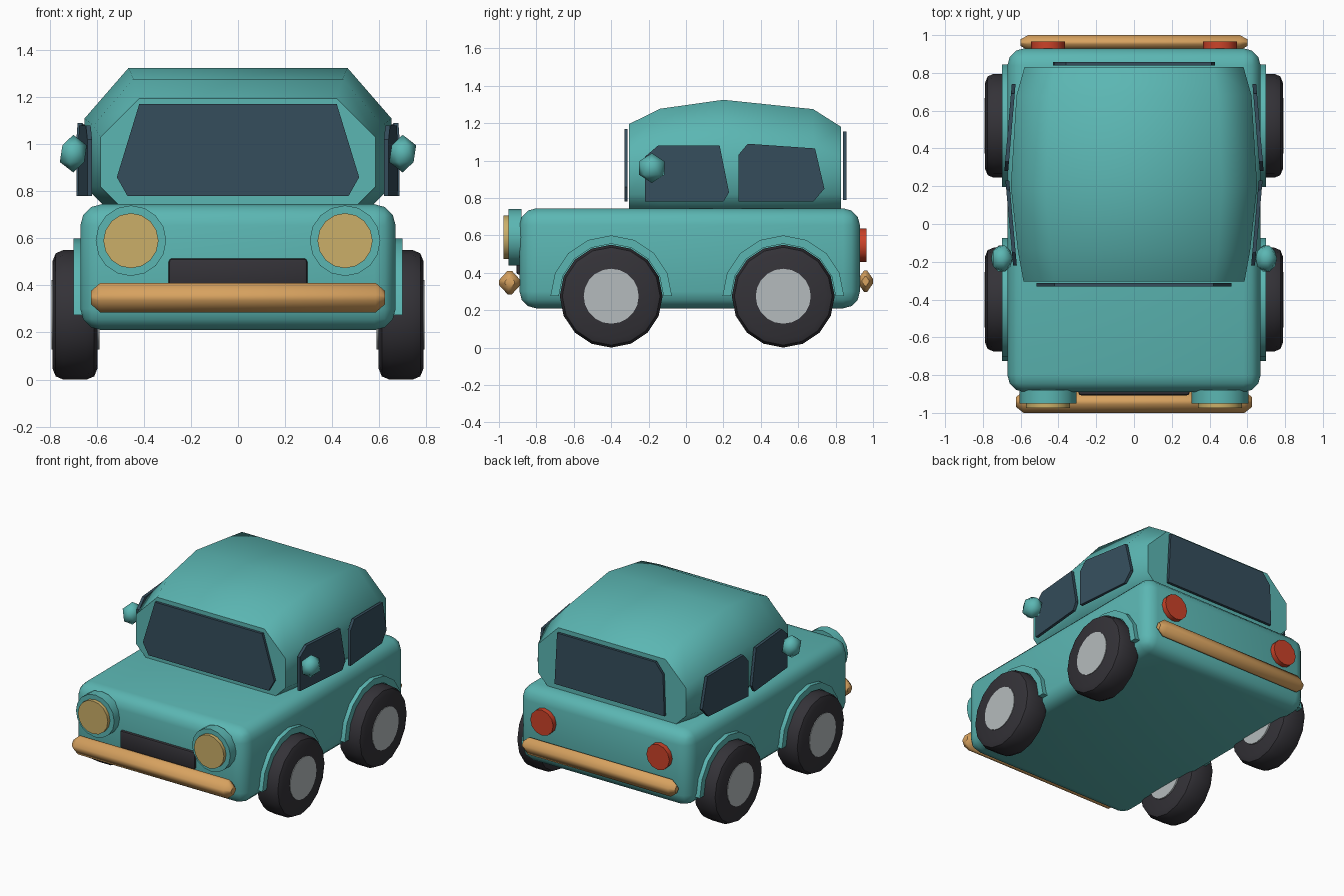
import bpy, bmesh, math
from mathutils import Matrix, Vector

if "Cube" in bpy.data.objects:
    bpy.data.objects.remove(bpy.data.objects["Cube"])


def material(name, rgb):
    m = bpy.data.materials.new(name)
    m.diffuse_color = (*rgb, 1)
    m.use_nodes = True
    m.node_tree.nodes["Principled BSDF"].inputs["Base Color"].default_value = m.diffuse_color
    return m


TEAL = material("teal paint", (0.105, 0.47, 0.45))
GLASS = material("dark glass", (0.036, 0.076, 0.108))
RUBBER = material("black rubber", (0.034, 0.032, 0.039))
STEEL = material("hub grey", (0.46, 0.50, 0.51))
BRASS = material("bumper brass", (0.68, 0.36, 0.115))
LENS = material("lamp yellow", (0.60, 0.43, 0.14))
RED = material("lamp red", (0.60, 0.055, 0.022))


def finish(name, bm, mat, bevel=0, segments=1, angle=40):
    """Turn a bmesh into an object, with beveled and smoothed edges."""
    bmesh.ops.recalc_face_normals(bm, faces=bm.faces)
    if bevel:
        edges = [e for e in bm.edges if e.calc_face_angle(0) > 0.8]
        bmesh.ops.bevel(bm, geom=edges, offset=bevel, segments=segments,
                        profile=0.5, affect='EDGES', clamp_overlap=True)
    mesh = bpy.data.meshes.new(name)
    bm.to_mesh(mesh)
    bm.free()
    ob = bpy.data.objects.new(name, mesh)
    bpy.context.collection.objects.link(ob)
    mesh.materials.append(mat)
    bpy.ops.object.select_all(action='DESELECT')
    ob.select_set(True)
    bpy.context.view_layer.objects.active = ob
    bpy.ops.object.shade_smooth_by_angle(angle=math.radians(angle))
    return ob


def box(name, lo, hi, mat, bevel=0, segments=1, angle=40):
    lo, hi = Vector(lo), Vector(hi)
    bm = bmesh.new()
    bmesh.ops.create_cube(bm, size=1, matrix=Matrix.Translation((lo + hi) / 2)
                          @ Matrix.Diagonal((*(hi - lo), 1)))
    return finish(name, bm, mat, bevel, segments, angle)


def disc(name, center, radius, depth, axis, mat, sides=16, bevel=0, angle=40):
    turn = Matrix.Rotation(math.pi / 2, 4, 'Y' if axis == 'X' else 'X')
    bm = bmesh.new()
    bmesh.ops.create_cone(bm, cap_ends=True, segments=sides, radius1=radius,
                          radius2=radius, depth=depth,
                          matrix=Matrix.Translation(center) @ turn)
    return finish(name, bm, mat, bevel, 2, angle)


def loft(name, rings, mat, closed=False, angle=40):
    """Skin a row of equal point rings, capped unless closed."""
    bm = bmesh.new()
    rows = [[bm.verts.new(p) for p in r] for r in rings]
    n = len(rows[0])
    for a, b in zip(rows, rows[1:]):
        for i in range(n):
            bm.faces.new((a[i], a[(i + 1) % n], b[(i + 1) % n], b[i]))
    bm.faces.new(rows[0])
    bm.faces.new(rows[-1])
    return finish(name, bm, mat, 0, 1, angle)


# Body shell
box("body", (-0.67, -0.89, 0.21), (0.67, 0.93, 0.745), TEAL, 0.09, 3)

# Cabin: y, side half width, shoulder height, roof half width, roof height
cabin = [(-0.305, 0.585, 1.03, 0.42, 1.195), (-0.14, 0.615, 1.08, 0.445, 1.277),
         (0.2, 0.652, 1.11, 0.465, 1.325), (0.68, 0.622, 1.08, 0.445, 1.275),
         (0.83, 0.58, 1.02, 0.42, 1.18)]
rings = []
for y, w, zs, wr, zr in cabin:
    half = [(w - 0.1, 0.72), (w, 0.82), (w, zs), (wr, zr)]
    rings.append([(x, y, z) for x, z in half] + [(-x, y, z) for x, z in reversed(half)])
loft("cabin", rings, TEAL, angle=50)

# Windscreen and rear window plates
screen = [(0.47, 0.78), (0.515, 0.86), (0.42, 1.17)]
screen += [(-x, z) for x, z in reversed(screen)]
loft("windscreen", [[(x, y, z) for x, z in screen] for y in (-0.33, -0.312)], GLASS)
back = [(0.43, 0.79), (0.41, 1.155), (-0.36, 1.155), (-0.42, 1.08), (-0.43, 0.79)]
loft("rear_window", [[(x, y, z) for x, z in back] for y in (0.84, 0.858)], GLASS)

front_pane = [(-0.22, 0.78), (0.2, 0.78), (0.23, 0.83), (0.18, 1.08), (-0.15, 1.08), (-0.22, 1.02)]
rear_pane = [(0.28, 0.78), (0.68, 0.78), (0.74, 0.85), (0.69, 1.065), (0.33, 1.09), (0.28, 1.03)]

for s, side in ((1, "right"), (-1, "left")):
    # Side windows follow the bulge of the cabin
    for label, pane, x0, slope in (("front", front_pane, 0.64, 0.09),
                                   ("rear", rear_pane, 0.69, -0.085)):
        loft(f"{label}_side_window_{side}",
             [[(s * (x0 + slope * y + d), y, z) for y, z in pane] for d in (0, 0.02)], GLASS)

    # Door mirror
    bm = bmesh.new()
    bmesh.ops.create_icosphere(bm, subdivisions=1, radius=0.08,
                               matrix=Matrix.Translation((s * 0.70, -0.183, 0.96))
                               @ Matrix.Diagonal((0.8, 1, 1, 1)))
    finish(f"mirror_{side}", bm, TEAL, angle=50)

    # Lamps
    disc(f"headlight_rim_{side}", (s * 0.455, -0.915, 0.59), 0.15, 0.07, 'Y', TEAL)
    disc(f"headlight_lens_{side}", (s * 0.455, -0.955, 0.59), 0.117, 0.04, 'Y', LENS)
    disc(f"tail_light_{side}", (s * 0.455, 0.94, 0.548), 0.09, 0.05, 'Y', RED, 12)

    # Wheels with hubs and arches
    for label, yc in (("front", -0.40), ("rear", 0.52)):
        disc(f"{label}_tyre_{side}", (s * 0.693, yc, 0.275), 0.275, 0.19, 'X', RUBBER, 16, 0.045)
        disc(f"{label}_hub_{side}", (s * 0.69, yc, 0.275), 0.147, 0.204, 'X', STEEL, 20)
        arch = []
        for i in range(9):
            a = math.pi * i / 8
            arch.append([(s * x, yc + r * math.cos(a), 0.275 + r * math.sin(a))
                         for x, r in ((0.62, 0.28), (0.70, 0.28), (0.70, 0.325), (0.62, 0.325))])
        loft(f"{label}_arch_{side}", arch, TEAL)


def bumper(name, half, y_in, y_out, z, h):
    """Bar with a diamond-like section and pinched ends."""
    ym, d = (y_in + y_out) / 2, abs(y_out - y_in) / 2
    section = [(1, 0.2), (0.2, 1), (-0.2, 1), (-1, 0.2), (-1, -0.2), (-0.2, -1), (0.2, -1), (1, -0.2)]
    loft(name, [[(x, ym + d * k * u, z + h * k * v) for u, v in section]
                for x, k in ((-half, 0.45), (-half + 0.04, 1), (half - 0.04, 1), (half, 0.45))], BRASS, angle=50)


# Bumpers and grille
bumper("front_bumper", 0.625, -0.885, -1.0, 0.348, 0.063)
bumper("rear_bumper", 0.60, 0.92, 1.0, 0.355, 0.058)
box("grille", (-0.295, -0.907, 0.39), (0.295, -0.86, 0.515), RUBBER, 0.015, 2)
